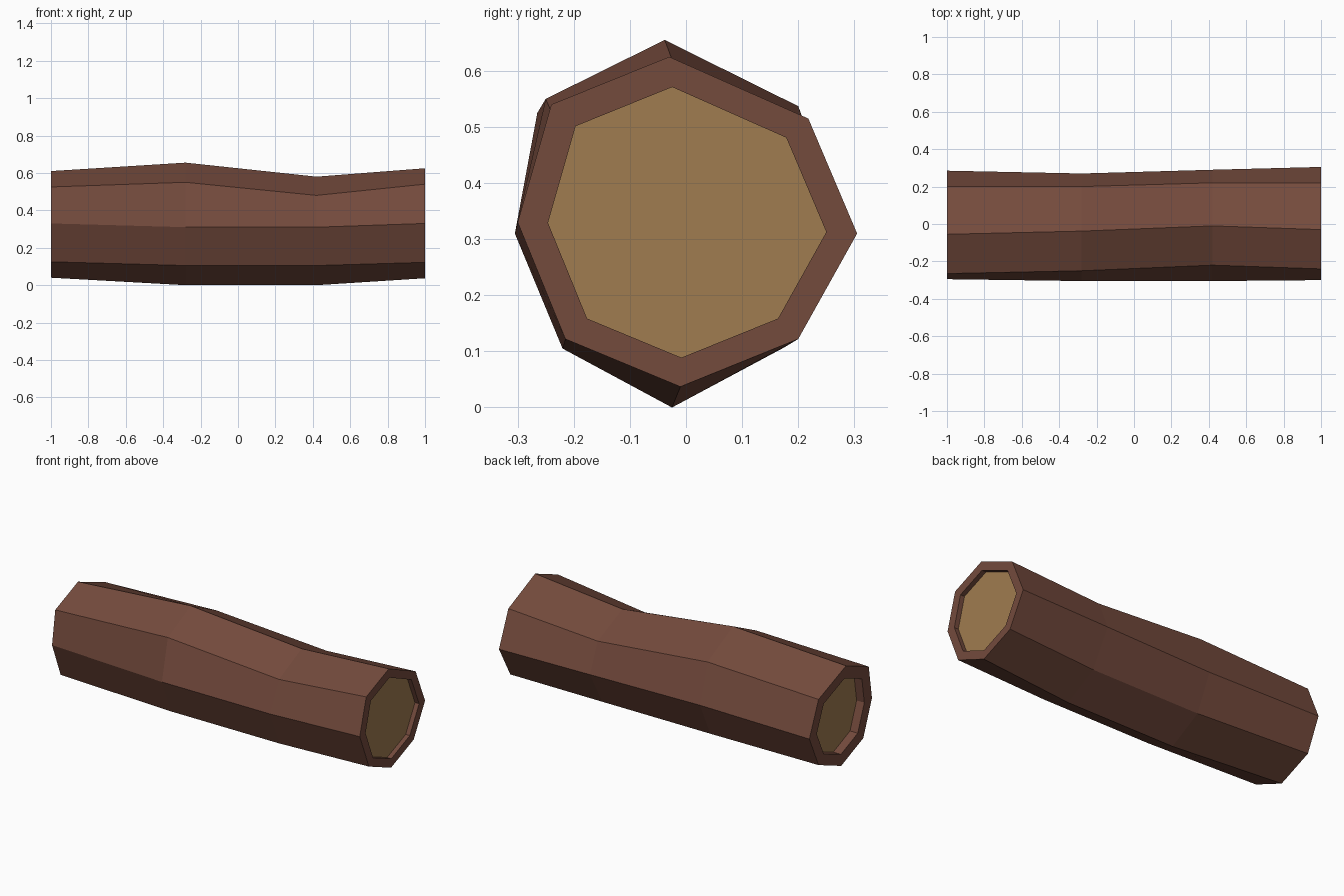
import bpy, bmesh

if "Cube" in bpy.data.objects:
    bpy.data.objects.remove(bpy.data.objects["Cube"])


def material(name, rgb):
    m = bpy.data.materials.new(name)
    m.diffuse_color = (*rgb, 1)
    m.use_nodes = True
    m.node_tree.nodes["Principled BSDF"].inputs["Base Color"].default_value = m.diffuse_color
    return m


bark = material("bark brown", (0.174, 0.069, 0.046))
wood = material("cut wood tan", (0.35, 0.20, 0.08))

# Octagonal (y, z) cross-sections along the log, from top round by the front
SECTIONS = [
    (-1.0, [(-.055, .61), (-.265, .525), (-.295, .33), (-.215, .125),
            (-.01, .04), (.20, .125), (.285, .31), (.20, .51)]),
    (-.28, [(-.038, .655), (-.25, .55), (-.305, .31), (-.22, .105),
            (-.025, 0), (.175, .107), (.27, .31), (.20, .537)]),
    (.42, [(-.01, .58), (-.22, .48), (-.305, .31), (-.22, .105),
           (-.025, 0), (.175, .107), (.29, .31), (.22, .48)]),
    (1.0, [(-.03, .625), (-.24, .54), (-.30, .33), (-.215, .122),
           (-.01, .037), (.20, .122), (.305, .31), (.218, .515)]),
]

bm = bmesh.new()


def ring(x, points):
    return [bm.verts.new((x, y, z)) for y, z in points]


def bridge(a, b):
    for i in range(8):
        j = (i + 1) % 8
        bm.faces.new((a[i], a[j], b[j], b[i]))


def shrink(points, s, cy=0.0, cz=0.325):
    return [(cy + (y - cy) * s, cz + (z - cz) * s) for y, z in points]


# Bark shell
rings = [ring(x, pts) for x, pts in SECTIONS]
for a, b in zip(rings, rings[1:]):
    bridge(a, b)

# Each end: bark rim, short recess wall, then the cut wood disc
for k, scale, depth in ((0, 0.76, 0.05), (3, 0.82, -0.027)):
    x, pts = SECTIONS[k]
    small = shrink(pts, scale)
    rim = ring(x, small)
    floor = ring(x + depth, small)
    bridge(rings[k], rim)
    bridge(rim, floor)
    bm.faces.new(floor).material_index = 1

bmesh.ops.recalc_face_normals(bm, faces=bm.faces)
mesh = bpy.data.meshes.new("log")
bm.to_mesh(mesh)
bm.free()
mesh.materials.append(bark)
mesh.materials.append(wood)
log = bpy.data.objects.new("log", mesh)
bpy.context.collection.objects.link(log)
